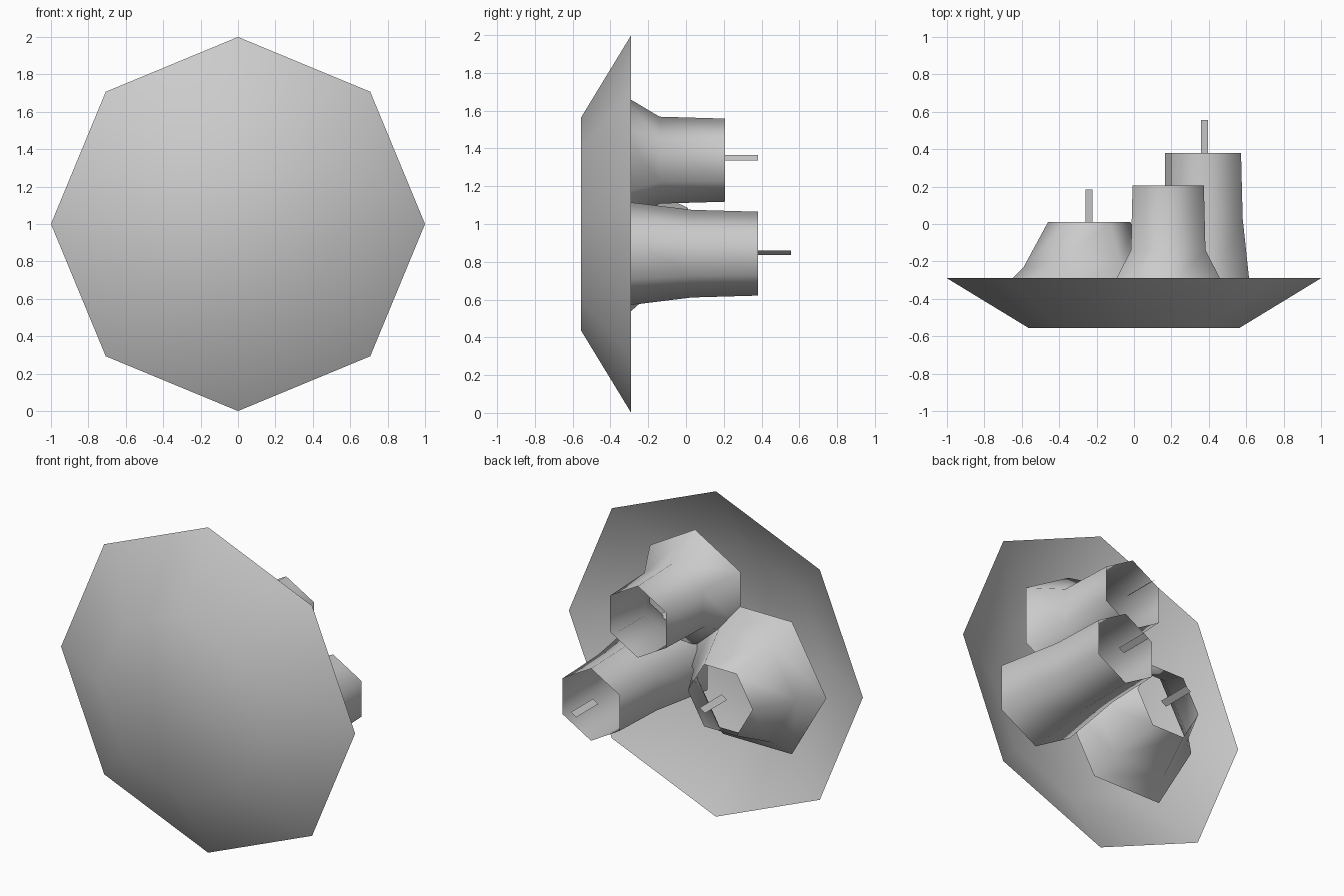
import bpy, bmesh
from math import sin, cos, pi, radians

cube = bpy.data.objects.get("Cube")
if cube:
    bpy.data.objects.remove(cube)

grey = bpy.data.materials.new("plain_grey")
grey.use_nodes = True
COLOUR = (0.6, 0.6, 0.6, 1)
grey.diffuse_color = COLOUR
grey.node_tree.nodes["Principled BSDF"].inputs["Base Color"].default_value = COLOUR


def finish(name, bm):
    mesh = bpy.data.meshes.new(name)
    bm.to_mesh(mesh)
    bm.free()
    mesh.materials.append(grey)
    for face in mesh.polygons:
        face.use_smooth = True
    obj = bpy.data.objects.new(name, mesh)
    bpy.context.collection.objects.link(obj)
    return obj


def loft(name, x, z, profile, sides, turn=0.0, cap=False):
    """Open shell along y from (y, radius) pairs, ordered back to front."""
    bm = bmesh.new()
    angles = [turn + 2 * pi * i / sides for i in range(sides)]
    rings = [[bm.verts.new((x + r * cos(a), y, z + r * sin(a))) for a in angles]
             for y, r in profile]
    for back, front in zip(rings, rings[1:]):
        for i in range(sides):
            j = (i + 1) % sides
            bm.faces.new((back[i], front[i], front[j], back[j]))
    if cap:
        bm.faces.new(rings[-1][::-1])
    bmesh.ops.recalc_face_normals(bm, faces=bm.faces)
    # Make the shell face outwards, away from its own axis
    side = next(f for f in bm.faces if len(f.verts) == 4)
    centre = side.calc_center_median()
    if side.normal.x * (centre.x - x) + side.normal.z * (centre.z - z) < 0:
        bmesh.ops.reverse_faces(bm, faces=bm.faces)
    return finish(name, bm)


def blade(name, x, z, start, end, rise):
    """Thin tilted strip inside a tube; rise is the height change across it."""
    bm = bmesh.new()
    w = 0.018
    bm.faces.new([bm.verts.new(p) for p in (
        (x - w, start, z - rise), (x + w, start, z + rise),
        (x + w, end, z + rise), (x - w, end, z - rise))])
    return finish(name, bm)


# Shallow eight-sided dish, open at the back
loft("dish", 0, 1, [(-0.29, 1.0), (-0.555, 0.565)], 8, cap=True)

# Three flared open tubes, each with a strip at its mouth
upright = radians(30)
loft("long_tube", 0.38, 0.843,
     [(0.38, 0.222), (0.03, 0.232), (-0.40, 0.285)], 6, upright)
loft("upper_tube", 0.183, 1.338,
     [(0.207, 0.22), (-0.14, 0.23), (-0.35, 0.355)], 6, upright)
loft("wide_tube", -0.24, 0.895,
     [(0.01, 0.22), (-0.23, 0.35), (-0.35, 0.47)], 6)

blade("long_tube_strip", 0.377, 0.848, 0.34, 0.555, 0.011)
blade("upper_tube_strip", 0.183, 1.35, 0.165, 0.38, -0.014)
blade("wide_tube_strip", -0.24, 0.898, -0.03, 0.185, 0.012)
